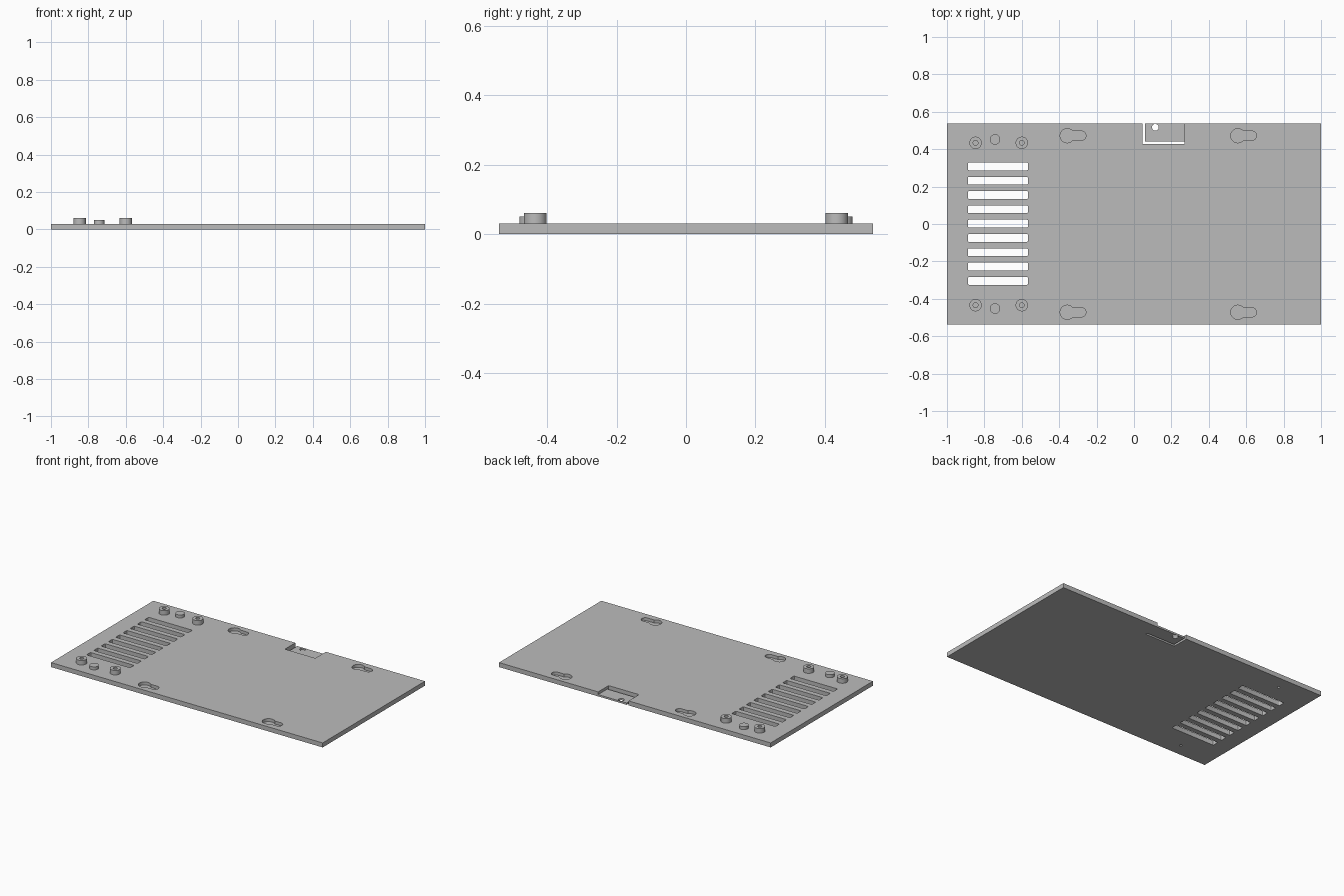
import bpy
import bmesh
from math import sin, cos, pi, radians, asin

if "Cube" in bpy.data.objects:
    bpy.data.objects.remove(bpy.data.objects["Cube"])

grey = bpy.data.materials.new("plain grey")
grey.use_nodes = True
GREY = (0.5, 0.5, 0.5, 1)
grey.diffuse_color = GREY
grey.node_tree.nodes["Principled BSDF"].inputs["Base Color"].default_value = GREY

HALF_DEPTH = 0.538
TOP = 0.03
SEGMENTS = 32


def arc(x, y, r, start=0.0, end=2 * pi, count=SEGMENTS, closed=False):
    steps = count - 1 if closed else count
    angles = [start + (end - start) * i / steps for i in range(count)]
    return [(x + r * cos(a), y + r * sin(a)) for a in angles]


def rectangle(x0, x1, y0, y1):
    return [(x0, y0), (x1, y0), (x1, y1), (x0, y1)]


def rounded(x0, x1, y0, y1, r):
    corners = [(x1 - r, y1 - r), (x0 + r, y1 - r), (x0 + r, y0 + r), (x1 - r, y0 + r)]
    points = []
    for i, (x, y) in enumerate(corners):
        points += arc(x, y, r, i * pi / 2, (i + 1) * pi / 2, 4, True)
    return points


def keyhole(x, y, r=0.038, slot=0.025, reach=0.075):
    a = asin(slot / r)
    return (arc(x, y, r, a, 2 * pi - a, SEGMENTS, True)
            + arc(x + reach, y, slot, -pi / 2, pi / 2, 16, True))


def new_object(name, bm):
    bmesh.ops.recalc_face_normals(bm, faces=bm.faces)
    mesh = bpy.data.meshes.new(name)
    bm.to_mesh(mesh)
    bm.free()
    mesh.materials.append(grey)
    obj = bpy.data.objects.new(name, mesh)
    bpy.context.collection.objects.link(obj)
    return obj


def prism(name, outline, z0, z1):
    bm = bmesh.new()
    base = bm.faces.new([bm.verts.new((x, y, z0)) for x, y in outline])
    side = bmesh.ops.extrude_face_region(bm, geom=[base])
    verts = [v for v in side["geom"] if isinstance(v, bmesh.types.BMVert)]
    bmesh.ops.translate(bm, verts=verts, vec=(0, 0, z1 - z0))
    return new_object(name, bm)


def activate(obj):
    bpy.ops.object.select_all(action="DESELECT")
    obj.select_set(True)
    bpy.context.view_layer.objects.active = obj


def cut(target, outline, z0, z1):
    cutter = prism("cutter", outline, z0, z1)
    cutter.hide_render = True
    mod = target.modifiers.new("cut", "BOOLEAN")
    mod.operation = "DIFFERENCE"
    mod.solver = "EXACT"
    mod.object = cutter
    activate(target)
    bpy.ops.object.modifier_apply(modifier=mod.name)
    bpy.data.objects.remove(cutter)


def boss(name, x, y, r, top, bore=0.0):
    """Round boss on the plate, with an optional bore; open at its foot."""
    bm = bmesh.new()

    def ring(radius, z):
        return [bm.verts.new((px, py, z)) for px, py in arc(x, y, radius)]

    def bridge(a, b):
        for i in range(SEGMENTS):
            j = (i + 1) % SEGMENTS
            bm.faces.new((a[i], a[j], b[j], b[i]))

    rim = ring(r, top)
    bridge(ring(r, TOP), rim)
    if bore:
        lip = ring(bore, top)
        bridge(rim, lip)
        bridge(lip, ring(bore, TOP))
    else:
        bm.faces.new(rim)
    return new_object(name, bm)


# Base plate
plate = prism("base_plate", rectangle(-1, 1, -HALF_DEPTH, HALF_DEPTH), 0, TOP)
parts = [plate]

# Ventilation slots
for i in range(-4, 5):
    y = i * 0.0765 + 0.002
    cut(plate, rounded(-0.888, -0.567, y - 0.021, y + 0.021, 0.006), -0.1, 0.1)

# Thin latch tongue at the back: lowered pocket, L-shaped gap, pin hole
cut(plate, rectangle(0.046, 0.27, 0.428, 0.7), 0.012, 0.1)
cut(plate, rectangle(0.046, 0.06, 0.428, 0.7), -0.1, 0.2)
cut(plate, rectangle(0.05, 0.27, 0.428, 0.442), -0.1, 0.2)
cut(plate, arc(0.114, 0.517, 0.018), -0.1, 0.2)

# Mounting details mirrored front and back
for side, label in ((-1, "front"), (1, "back")):
    # Blind keyholes
    for x in (-0.357, 0.555):
        cut(plate, keyhole(x, side * 0.472), 0.01, 0.1)
    # Screw standoffs
    for x, place in ((-0.847, "right"), (-0.6, "left")):
        y = side * 0.434
        cut(plate, arc(x, y, 0.013), 0.01, 0.1)
        parts.append(boss(f"standoff_{label}_{place}", x, y, 0.033, 0.06, 0.013))
    # Short peg with a small blind hole underneath
    y = side * 0.452
    cut(plate, arc(-0.743, y, 0.008, count=16), -0.1, 0.02)
    parts.append(boss(f"peg_{label}", -0.743, y, 0.028, 0.05))

for part in parts:
    activate(part)
    bpy.ops.object.shade_smooth_by_angle(angle=radians(30))
